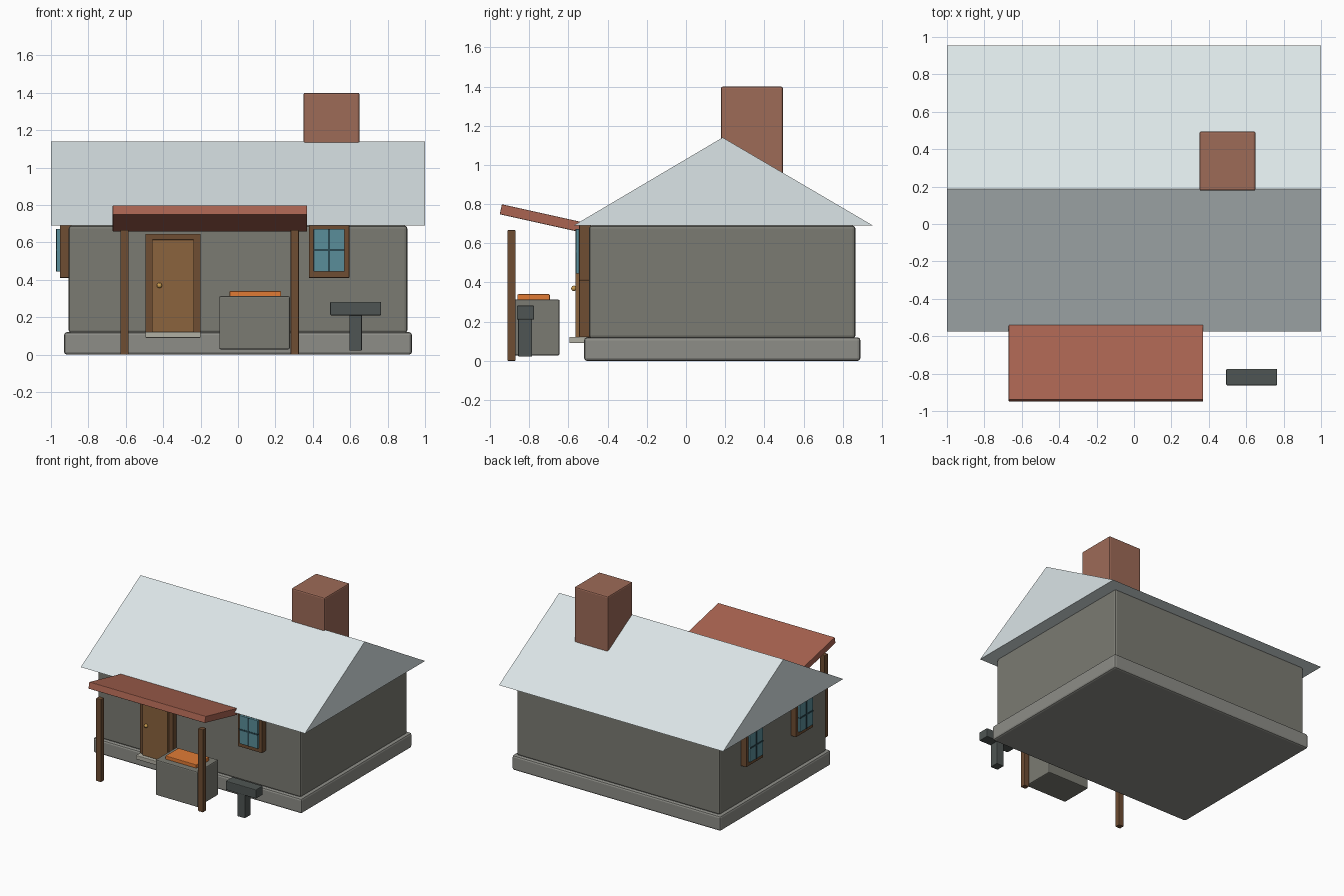
import bpy, bmesh
from math import radians
from mathutils import Vector, Matrix

if "Cube" in bpy.data.objects:
    bpy.data.objects.remove(bpy.data.objects["Cube"])

mats = {}


def colour(name, hexcode):
    rgb = [int(hexcode[i:i + 2], 16) / 255 for i in (0, 2, 4)]
    mats[name] = bpy.data.materials.new(name)
    mats[name].diffuse_color = [c ** 2.2 for c in rgb] + [1]


for n, h in dict(stone="7a7a72", base_stone="8c8c86", slate="dae4e6", brick="9c6a58",
                 wood="6e4e36", door_wood="8a6340", tile="a86452", glass="5a8c98",
                 dark="2f4a52", brass="c89a50", ember="e07a38", iron="505654",
                 pale="b0aea2").items():
    colour(n, h)


def finish(name, bm, mat, bevel=0):
    me = bpy.data.meshes.new(name)
    bmesh.ops.recalc_face_normals(bm, faces=bm.faces)
    bm.to_mesh(me)
    bm.free()
    ob = bpy.data.objects.new(name, me)
    bpy.context.collection.objects.link(ob)
    me.materials.append(mats[mat])
    if bevel:
        mod = ob.modifiers.new("bevel", 'BEVEL')
        mod.width, mod.segments = bevel, 2
    return ob


def box(name, x, y, z, mat, bevel=0.004, xf=None):
    """Box from (min, max) ranges, optionally moved by a matrix."""
    bm = bmesh.new()
    bmesh.ops.create_cube(bm, size=1)
    lo, hi = Vector((x[0], y[0], z[0])), Vector((x[1], y[1], z[1]))
    for v in bm.verts:
        v.co = Vector(((hi[i] if v.co[i] > 0 else lo[i]) for i in range(3)))
    if xf:
        bm.transform(xf)
    return finish(name, bm, mat, bevel)


# House body
box("foundation", (-.93, .93), (-.52, .89), (0, .12), "base_stone", .015)
box("walls", (-.905, .905), (-.495, .865), (.115, .69), "stone", .015)

# Gable roof: extruded triangle
bm = bmesh.new()
tri = [bm.verts.new((-1, y, z)) for y, z in ((-.575, .69), (.955, .69), (.187, 1.14))]
face = bm.faces.new(tri)
ext = bmesh.ops.extrude_face_region(bm, geom=[face])
bmesh.ops.translate(bm, vec=(2, 0, 0),
                    verts=[g for g in ext["geom"] if isinstance(g, bmesh.types.BMVert)])
finish("roof", bm, "slate")

box("chimney", (.35, .65), (.178, .495), (.80, 1.4), "brick", .01)

# Porch awning, tilted down towards the wall
tilt = Matrix.Translation((0, -.74, .728)) @ Matrix.Rotation(radians(-12.5), 4, 'X')
box("porch_roof", (-.67, .37), (-.21, .21), (-.026, .026), "tile", .004, tilt)
for side, x in (("left", -.607), ("right", .303)):
    box(f"porch_post_{side}", (x - .022, x + .022), (-.911, -.869), (0, .667), "wood")

# Door
box("door_frame", (-.495, -.2), (-.545, -.48), (.12, .645), "wood")
box("door", (-.46, -.235), (-.565, -.5), (.12, .615), "door_wood")
box("door_step", (-.495, -.2), (-.595, -.5), (.09, .122), "pale")
bm = bmesh.new()
bmesh.ops.create_uvsphere(bm, u_segments=12, v_segments=8, radius=.014,
                          matrix=Matrix.Translation((-.42, -.572, .37)))
knob = finish("door_knob", bm, "brass")
knob.data.shade_smooth()


# Windows: built facing -y around the wall plane, then placed
def window(name, xf):
    box(name + "_frame", (-.108, .108), (-.05, .01), (.41, .70), "wood", .004, xf)
    box(name + "_glass", (-.082, .082), (-.067, 0), (.445, .672), "glass", .002, xf)
    box(name + "_upright_bar", (-.006, .006), (-.07, 0), (.445, .672), "dark", 0, xf)
    box(name + "_cross_bar", (-.082, .082), (-.07, 0), (.553, .565), "dark", 0, xf)


window("front_window", Matrix.Translation((.487, -.495, 0)))
for i, y in enumerate((-.15, .485)):
    window(f"side_window_{i + 1}",
           Matrix.Translation((-.903, y, 0)) @ Matrix.Rotation(radians(-90), 4, 'Z'))

# Forge with glowing coals
box("forge", (-.1, .277), (-.91, -.645), (.028, .313), "stone", .008)
box("coals", (-.045, .23), (-.86, -.695), (.30, .34), "ember")

# Anvil
box("anvil_top", (.493, .765), (-.863, -.775), (.21, .282), "iron", .005)
box("anvil_stand", (.595, .662), (-.857, -.785), (.022, .215), "iron")

for m in bpy.data.materials:
    if m.users and not m.is_grease_pencil:
        m.use_nodes = True
        m.node_tree.nodes["Principled BSDF"].inputs["Base Color"].default_value = m.diffuse_color
